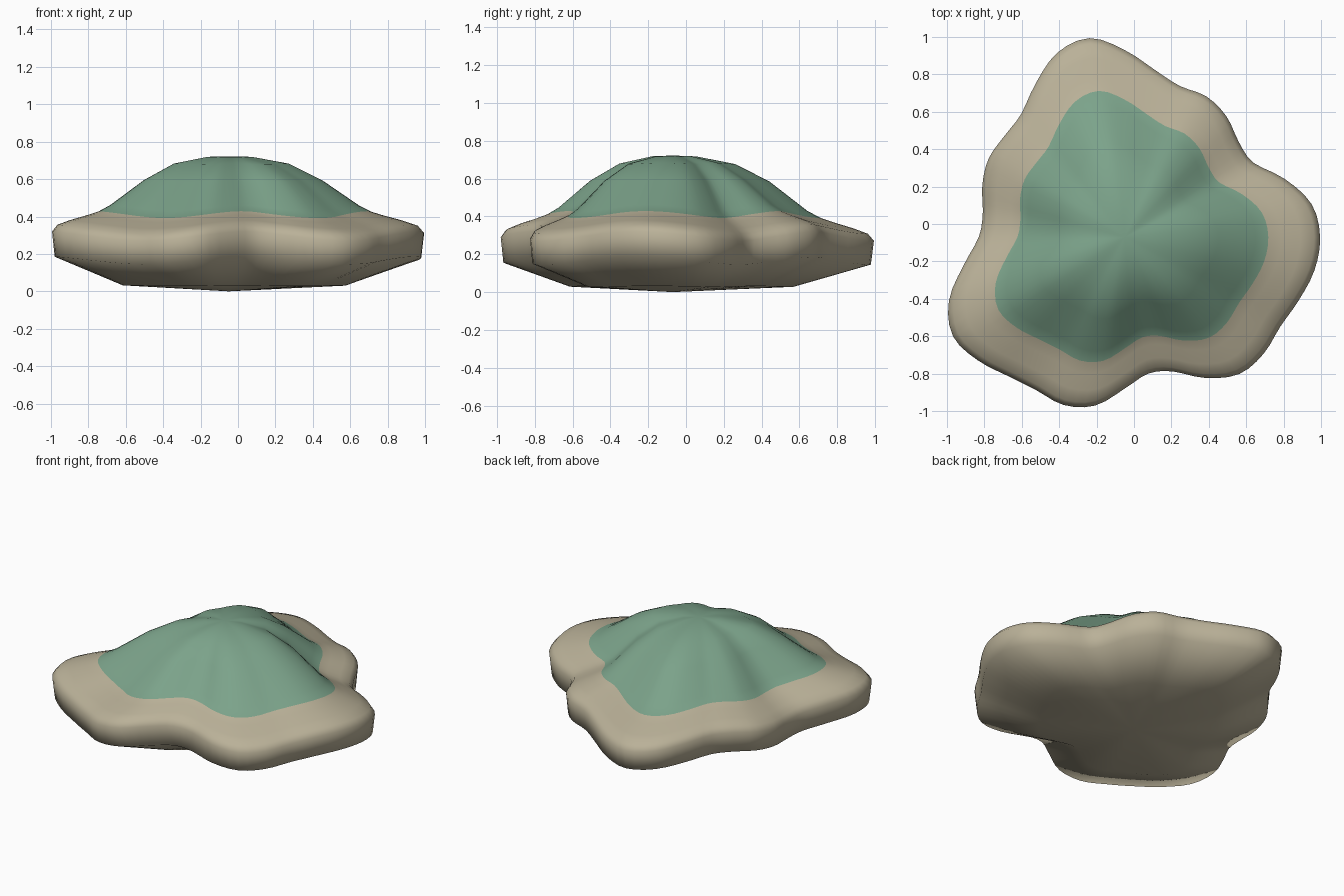
import bpy, bmesh, math

cube = bpy.data.objects.get("Cube")
if cube:
    bpy.data.objects.remove(cube, do_unlink=True)


def make_material(name, rgb):
    mat = bpy.data.materials.new(name)
    mat.use_nodes = True
    mat.diffuse_color = (*rgb, 1)
    mat.node_tree.nodes["Principled BSDF"].inputs["Base Color"].default_value = (*rgb, 1)
    return mat


sand = make_material("sand beige", (0.49, 0.44, 0.315))
grass = make_material("grass green", (0.2, 0.365, 0.255))

# Lobed coastline: radius in hundredths, every ten degrees from +x
COAST = [104.5, 101.5, 91, 79.5, 79.5, 84.5, 87, 86, 91, 100, 108, 105,
         95, 86, 84, 84, 81, 77, 78, 87.5, 100, 106, 102.5, 97,
         94.5, 95.5, 91.5, 81, 74, 76.5, 87, 95.5, 97, 96, 99, 103]
CENTRE_X, CENTRE_Y = -0.05, -0.07
SEGMENTS = 3 * len(COAST)

# Cross-section from the summit over the rim to the keel: (share of radius, height)
PROFILE = [(0.12, 0.718), (0.31, 0.68), (0.48, 0.59), (0.67, 0.445),
           (0.735, 0.41), (0.8, 0.388), (0.9, 0.358), (0.97, 0.332),
           (1, 0.295), (0.985, 0.165), (0.6, 0.03)]
GRASS_RINGS = 4


def coast_radius(turn):
    """Smooth periodic curve through the coastline radii."""
    n = len(COAST)
    i = int(turn * n)
    f = turn * n - i
    a, b, c, d = (COAST[(i + k) % n] for k in (-1, 0, 1, 2))
    return (b + f / 2 * (c - a + f * (2 * a - 5 * b + 4 * c - d
            + f * (3 * (b - c) + d - a)))) / 100


def ring_point(j, share, height):
    turn = j / SEGMENTS
    angle = turn * math.tau
    r = share * coast_radius(turn)
    # gentle swell that lifts and lowers the shore
    swell = 0.025 * math.cos(5 * (angle - math.radians(205)))
    z = height + swell * share * min(1, height / 0.2)
    if height > 0.5:
        z = height + swell * share * 0.4
    return (CENTRE_X + r * math.cos(angle), CENTRE_Y + r * math.sin(angle), z)


# Island body: rings joined by quads, closed with fans at summit and keel
bm = bmesh.new()
rings = [[bm.verts.new(ring_point(j, s, h)) for j in range(SEGMENTS)] for s, h in PROFILE]
summit = bm.verts.new((CENTRE_X, CENTRE_Y, 0.722))
keel = bm.verts.new((CENTRE_X, CENTRE_Y, 0))

for j in range(SEGMENTS):
    k = (j + 1) % SEGMENTS
    bm.faces.new((summit, rings[0][j], rings[0][k])).material_index = 1
    bm.faces.new((keel, rings[-1][k], rings[-1][j]))
    for i, (upper, lower) in enumerate(zip(rings, rings[1:])):
        face = bm.faces.new((upper[j], lower[j], lower[k], upper[k]))
        face.material_index = 1 if i < GRASS_RINGS else 0

for face in bm.faces:
    face.smooth = True
bmesh.ops.recalc_face_normals(bm, faces=bm.faces)

mesh = bpy.data.meshes.new("island")
bm.to_mesh(mesh)
bm.free()
mesh.materials.append(sand)
mesh.materials.append(grass)
bpy.context.collection.objects.link(bpy.data.objects.new("island", mesh))
